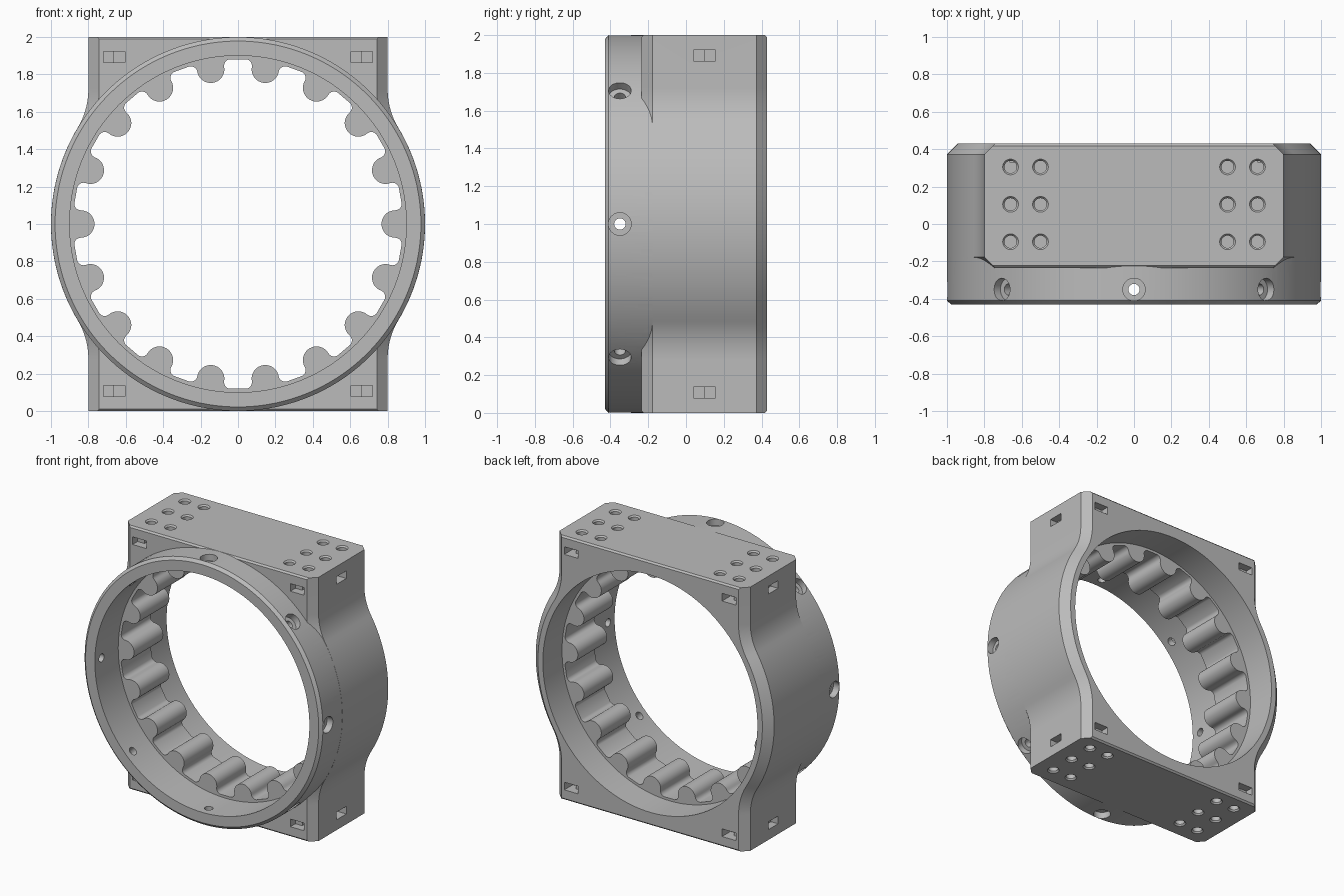
import bpy, bmesh
from math import sin, cos, pi, radians, atan2, sqrt
from mathutils import Matrix, Vector

if "Cube" in bpy.data.objects:
    bpy.data.objects.remove(bpy.data.objects["Cube"])

FRONT, BLOCK_FRONT, BACK = -0.43, -0.235, 0.43
CHAMFER, BEVEL = 0.058, 0.012
MID_Y = (BLOCK_FRONT + BACK) / 2
SIGNS = (-1, 1)

grey = bpy.data.materials.new("grey")
grey.use_nodes = True
grey.diffuse_color = (0.5, 0.5, 0.5, 1)
grey.node_tree.nodes["Principled BSDF"].inputs["Base Color"].default_value = (0.5, 0.5, 0.5, 1)


def make_object(name, bm):
    bmesh.ops.recalc_face_normals(bm, faces=bm.faces)
    mesh = bpy.data.meshes.new(name)
    bm.to_mesh(mesh)
    bm.free()
    mesh.materials.append(grey)
    obj = bpy.data.objects.new(name, mesh)
    bpy.context.collection.objects.link(obj)
    return obj


def loft(name, sections):
    """Skin a closed solid through (y, outline) sections of equal point count."""
    bm = bmesh.new()
    loops = [[bm.verts.new((x, y, z + 1)) for x, z in pts] for y, pts in sections]
    for a, b in zip(loops, loops[1:]):
        for i in range(len(a)):
            bm.faces.new((a[i - 1], a[i], b[i], b[i - 1]))
    bm.faces.new(loops[0])
    bm.faces.new(loops[-1])
    return make_object(name, bm)


def combine(target, tool, operation):
    mod = target.modifiers.new(operation, "BOOLEAN")
    mod.operation, mod.solver, mod.object = operation, "EXACT", tool
    bpy.context.view_layer.objects.active = target
    bpy.ops.object.modifier_apply(modifier=mod.name)
    bpy.data.objects.remove(tool)


def circle(r, n=144):
    return [(r * cos(2 * pi * i / n), r * sin(2 * pi * i / n)) for i in range(n)]


def housing_outline(inset, top=1.0):
    """Square plates blending through concave fillets into a round barrel."""
    half, fillet = 0.8, 0.4
    cx = half + fillet
    cz = sqrt((1 + fillet) ** 2 - cx ** 2)
    end, n = atan2(cz, cx), 16
    quarter = [(half - inset, top)]
    for i in range(n + 1):
        a = pi + end * i / n
        r = fillet + inset
        quarter.append((cx + r * cos(a), cz + r * sin(a)))
    for i in range(1, n + 1):
        a = end * (1 - i / n)
        quarter.append(((1 - inset) * cos(a), (1 - inset) * sin(a)))
    right = quarter + [(x, -z) for x, z in reversed(quarter[:-1])]
    return right + [(-x, z) for x, z in reversed(right)]


def tooth_outline(count=18, centre=0.84, lobe=0.073, fillet=0.035, n=10):
    """Bore outline with round inward lobes and filleted valleys."""
    half = []
    for i in range(n + 1):
        a = pi / 2 * i / n
        half.append((centre - lobe * cos(a), lobe * sin(a)))
    for i in range(1, n // 2 + 1):
        a = pi / 2 * i / (n // 2)
        half.append((centre + fillet * sin(a), lobe + fillet - fillet * cos(a)))
    tooth = [(u, -v) for u, v in reversed(half[1:])] + half
    points = []
    for k in range(count):
        c, s = cos(2 * pi * k / count), sin(2 * pi * k / count)
        points += [(u * c - v * s, u * s + v * c) for u, v in tooth]
    return points


def add_drill(bm, start, axis, depth, r1, r2=None):
    """Cylinder or cone going from start along axis."""
    axis = Vector(axis).normalized()
    rot = axis.to_track_quat("Z", "Y").to_matrix().to_4x4()
    place = Matrix.Translation(Vector(start) + axis * depth / 2) @ rot
    bmesh.ops.create_cone(bm, cap_ends=True, segments=32, radius1=r1,
                          radius2=r1 if r2 is None else r2, depth=depth, matrix=place)


def add_box(bm, centre, size):
    place = Matrix.Translation(centre) @ Matrix.Diagonal((*size, 1))
    bmesh.ops.create_cube(bm, size=1, matrix=place)


# Housing with mounting plates, chamfered front and back
inner = CHAMFER - BEVEL
body = loft("bearing_housing", [
    (BLOCK_FRONT, housing_outline(CHAMFER, 1 - BEVEL)),
    (BLOCK_FRONT + BEVEL, housing_outline(inner)),
    (BLOCK_FRONT + CHAMFER, housing_outline(0)),
    (BACK - CHAMFER, housing_outline(0)),
    (BACK - BEVEL, housing_outline(inner)),
    (BACK, housing_outline(CHAMFER, 1 - BEVEL))])

# Front collar
collar = loft("front_collar", [(FRONT, circle(0.978)), (FRONT + 0.02, circle(0.9995)),
                               (0, circle(0.9995))])
combine(body, collar, "UNION")

# Toothed bore with a plain counterbore at each end
teeth = tooth_outline()
combine(body, loft("tooth_cutter", [(-0.6, teeth), (0.6, teeth)]), "DIFFERENCE")
for y0, y1 in ((-0.6, -0.15), (0.2, 0.6)):
    combine(body, loft("bore_cutter", [(y0, circle(0.9)), (y1, circle(0.9))]), "DIFFERENCE")

# Eight radial screw holes in the collar
for name, radius, inside in (("screw_head_cutter", 0.06, 0.95), ("screw_cutter", 0.03, 0.8)):
    bm = bmesh.new()
    for k in range(8):
        d = Vector((cos(k * pi / 4), 0, sin(k * pi / 4)))
        add_drill(bm, Vector((0, -0.35, 1)) + d * inside, d, 1.1 - inside, radius)
    combine(body, make_object(name, bm), "DIFFERENCE")

# Mounting holes in the top and bottom plates, with countersunk rims
for name, depth, r1, r2 in (("mount_hole_cutter", 0.12, 0.033, 0.033),
                            ("mount_rim_cutter", 0.012, 0.043, 0.033)):
    bm = bmesh.new()
    for side in SIGNS:
        for x in (-0.66, -0.5, 0.5, 0.66):
            for y in (-0.095, 0.105, 0.305):
                add_drill(bm, (x, y, 1 + side * 1.001), (0, 0, -side), depth, r1, r2)
    combine(body, make_object(name, bm), "DIFFERENCE")

# Strap slots near each corner: a shallow pocket, then a deeper half
for name, depth, part in (("slot_cutter", 0.06, 1), ("deep_slot_cutter", 0.1, 0.5)):
    bm = bmesh.new()
    width, height = 0.116 * part, 0.058
    shift = 0.058 * (1 - part)
    for z in (0.107, 1.893):
        for sx in SIGNS:
            x = sx * 0.662 + shift
            for y in (BLOCK_FRONT, BACK):
                add_box(bm, (x, y, z), (width, depth * 2, height))
            add_box(bm, (sx * 0.8, MID_Y + shift, z), (depth * 2, width, height))
    combine(body, make_object(name, bm), "DIFFERENCE")

# Smooth curved walls, keep machined edges crisp
bpy.ops.object.select_all(action="DESELECT")
body.select_set(True)
bpy.context.view_layer.objects.active = body
bpy.ops.object.shade_smooth_by_angle(angle=radians(25))
